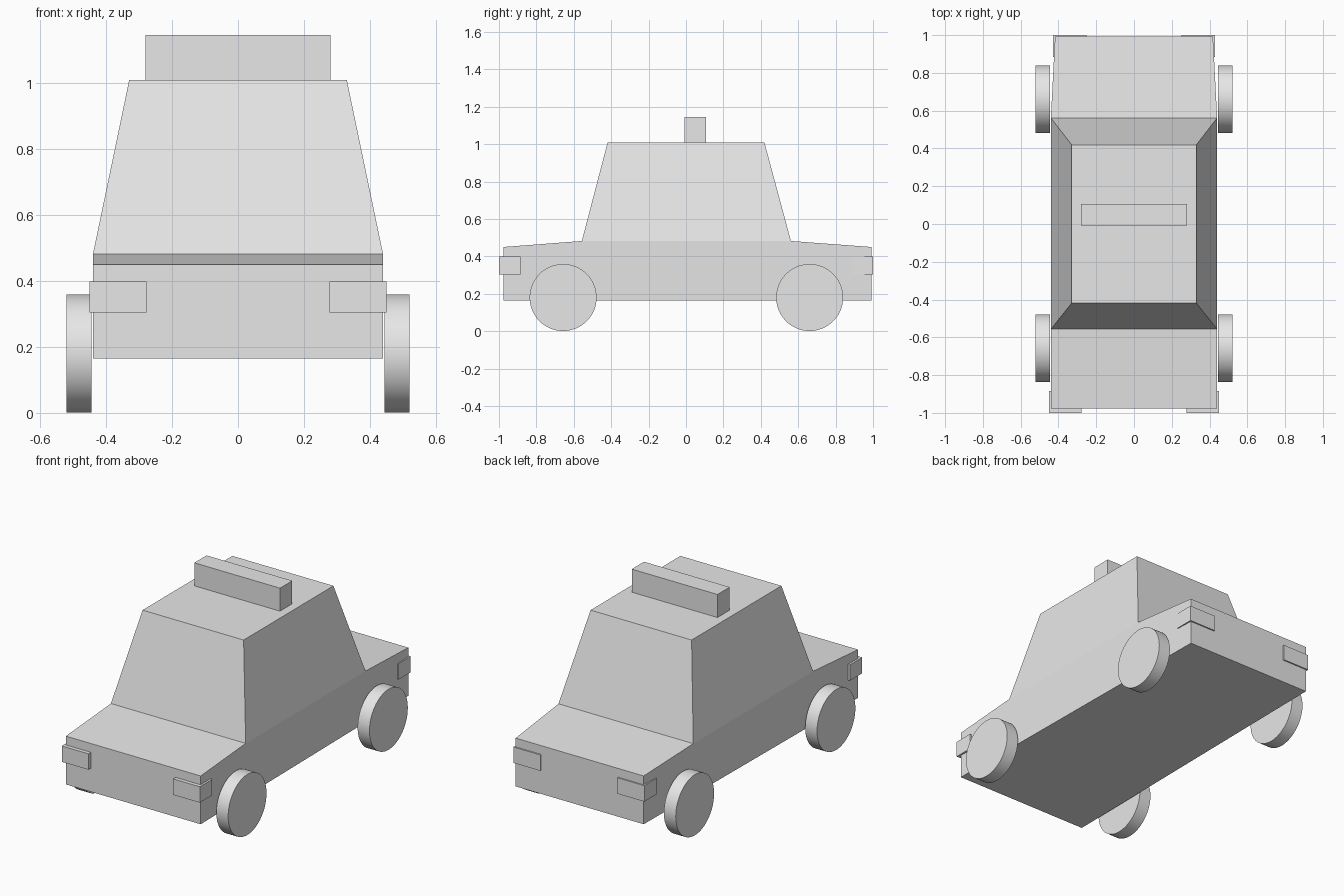
import bpy
import bmesh
from math import pi, radians
from mathutils import Matrix, Vector

cube = bpy.data.objects.get("Cube")
if cube:
    bpy.data.objects.remove(cube, do_unlink=True)

# One plain grey for the whole car
grey = bpy.data.materials.new("light_grey")
grey.use_nodes = True
grey.diffuse_color = (0.8, 0.8, 0.8, 1)
grey.node_tree.nodes["Principled BSDF"].inputs["Base Color"].default_value = (0.8, 0.8, 0.8, 1)


def finish(name, bm):
    bmesh.ops.recalc_face_normals(bm, faces=bm.faces)
    mesh = bpy.data.meshes.new(name)
    bm.to_mesh(mesh)
    bm.free()
    mesh.materials.append(grey)
    obj = bpy.data.objects.new(name, mesh)
    bpy.context.collection.objects.link(obj)
    return obj


def box(name, low, high):
    low, high = Vector(low), Vector(high)
    bm = bmesh.new()
    place = Matrix.Translation((low + high) / 2) @ Matrix.Diagonal((*(high - low), 1))
    bmesh.ops.create_cube(bm, size=1, matrix=place)
    return finish(name, bm)


# Body shell: side outline as (half width, y, z), running round from the nose
FLOOR, SHOULDER, BELT, ROOF = 0.165, 0.45, 0.482, 1.01
outline = [
    (0.44, -0.977, FLOOR),
    (0.44, -0.977, SHOULDER),
    (0.44, -0.557, BELT),
    (0.33, -0.419, ROOF),
    (0.33, 0.419, ROOF),
    (0.44, 0.561, BELT),
    (0.418, 0.992, SHOULDER),
    (0.418, 0.992, FLOOR),
]
bm = bmesh.new()
left = [bm.verts.new((w, y, z)) for w, y, z in outline]
right = [bm.verts.new((-w, y, z)) for w, y, z in outline]
for i in range(len(outline)):
    j = (i + 1) % len(outline)
    bm.faces.new((left[i], left[j], right[j], right[i]))
for side in (left, right):
    bm.faces.new(side[2:6])                       # cabin side
    bm.faces.new(side[:3] + side[5:])             # lower side
finish("car_body", bm)

# Roof sign
box("roof_sign", (-0.28, -0.008, ROOF), (0.28, 0.106, 1.146))

# Corner lights and wheels
for label, s in (("left", 1), ("right", -1)):
    for part, inner, outer, y0, y1 in (("headlight", 0.277, 0.451, -1, -0.885),
                                       ("taillight", 0.251, 0.428, 0.885, 1)):
        xs = sorted((s * inner, s * outer))
        box(f"{label}_{part}", (xs[0], y0, 0.304), (xs[1], y1, 0.398))
    for end, y in (("front", -0.657), ("rear", 0.661)):
        bm = bmesh.new()
        place = Matrix.Translation((s * 0.4825, y, 0.18)) @ Matrix.Rotation(pi / 2, 4, "Y")
        bmesh.ops.create_cone(bm, cap_ends=True, segments=64, radius1=0.179,
                              radius2=0.179, depth=0.077, matrix=place)
        wheel = finish(f"{end}_{label}_wheel", bm)
        bpy.ops.object.select_all(action="DESELECT")
        wheel.select_set(True)
        bpy.context.view_layer.objects.active = wheel
        bpy.ops.object.shade_smooth_by_angle(angle=radians(30))
